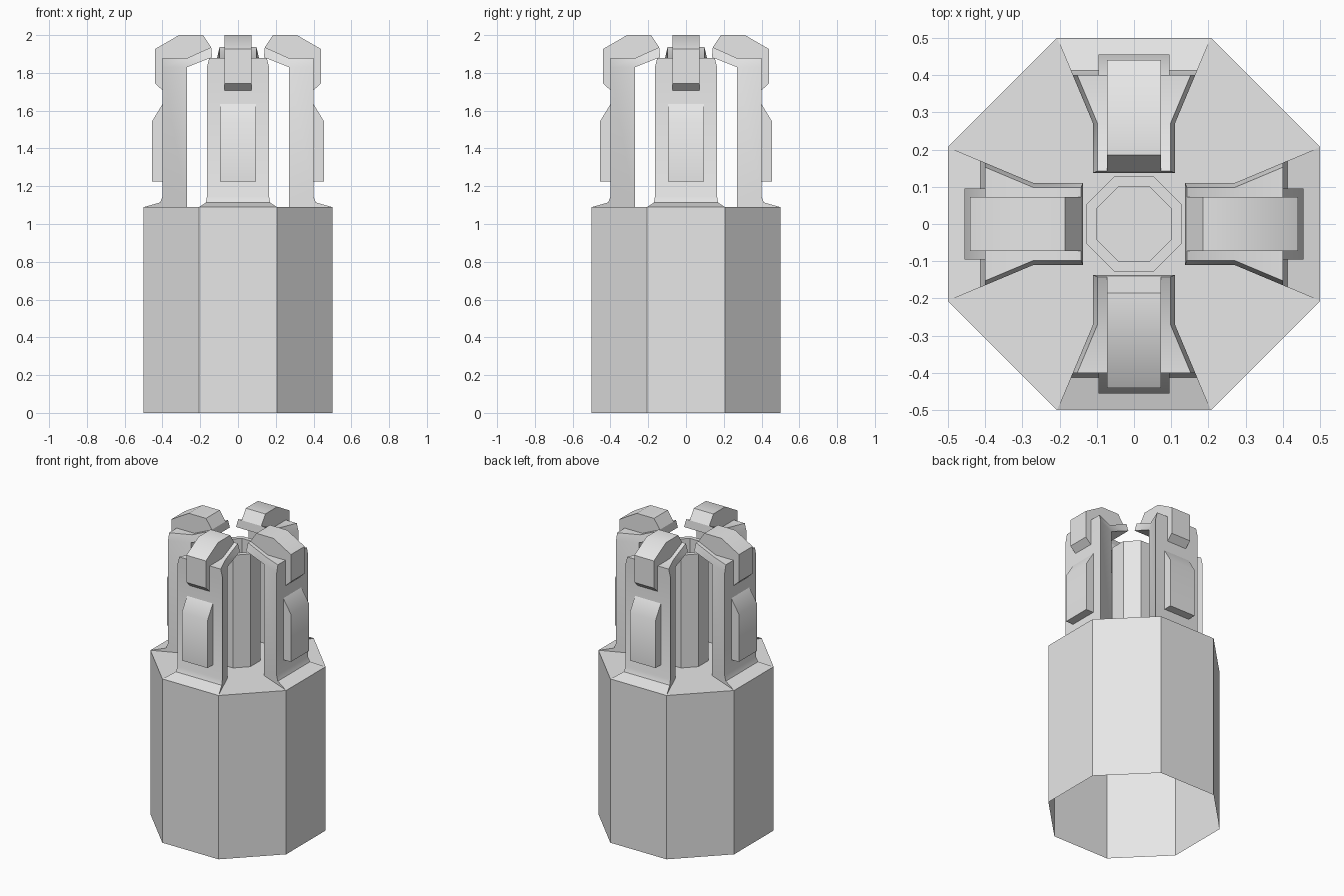
import bpy
import bmesh
import math
from mathutils import Matrix

cube = bpy.data.objects.get("Cube")
if cube:
    bpy.data.objects.remove(cube, do_unlink=True)

grey = bpy.data.materials.new("light_grey")
grey.use_nodes = True
COLOUR = (0.8, 0.8, 0.8, 1)
grey.diffuse_color = COLOUR
grey.node_tree.nodes["Principled BSDF"].inputs["Base Color"].default_value = COLOUR

TOP = 1.09   # top of the body
WAIST = 0.27  # inner face of an arm column


def finish(name, bm):
    """Turn a bmesh into a shaded object."""
    bmesh.ops.recalc_face_normals(bm, faces=bm.faces)
    mesh = bpy.data.meshes.new(name)
    bm.to_mesh(mesh)
    bm.free()
    mesh.materials.append(grey)
    mesh.shade_smooth()
    mesh.set_sharp_from_angle(angle=math.radians(32))
    obj = bpy.data.objects.new(name, mesh)
    bpy.context.collection.objects.link(obj)
    return obj


def octagon_stack(name, rings, close_start):
    """Loft octagons given as (half width, height), capping the last."""
    bm = bmesh.new()
    loops = []
    for half, z in rings:
        rad = half / math.cos(math.pi / 8)
        angles = [(i + 0.5) * math.pi / 4 for i in range(8)]
        loops.append([bm.verts.new((rad * math.cos(a), rad * math.sin(a), z)) for a in angles])
    for low, high in zip(loops, loops[1:]):
        for i in range(8):
            j = (i + 1) % 8
            bm.faces.new((low[i], low[j], high[j], high[i]))
    bm.faces.new(loops[-1])
    if close_start:
        bm.faces.new(loops[0][::-1])
    return finish(name, bm)


def prism(bm, profile):
    """Mirror-symmetric slab from (radius, height, half width) points."""
    sides = [[bm.verts.new((s * w, -r, z)) for r, z, w in profile] for s in (-1, 1)]
    bm.faces.new(sides[0])
    bm.faces.new(sides[1][::-1])
    n = len(profile)
    for i in range(n):
        j = (i + 1) % n
        bm.faces.new((sides[0][i], sides[1][i], sides[1][j], sides[0][j]))


def arm_width(r):
    return 0.11 + 0.42 * max(0, r - WAIST)


def make_arm(name):
    bm = bmesh.new()
    shoulder, crown, bevel = 1.83, 1.878, 0.012
    column = [(WAIST, TOP), (0.497, TOP), (0.412, 1.114), (0.4, 1.146), (0.4, shoulder), (WAIST, shoulder)]
    prism(bm, [(r, z, arm_width(r)) for r, z in column])
    # bevelled top of the column
    cap = [(WAIST, shoulder, 0), (0.4, shoulder, 0), (0.4, crown, bevel), (WAIST, crown, bevel)]
    prism(bm, [(r, z, arm_width(r) - b) for r, z, b in cap])
    # inward sloping finger
    finger = [(WAIST, shoulder, 0), (WAIST, crown, bevel), (0.142, 1.936, bevel), (0.137, 1.883, 0)]
    prism(bm, [(r, z, arm_width(r) - b) for r, z, b in finger])
    # weld the pieces and drop the walls between them
    bmesh.ops.remove_doubles(bm, verts=bm.verts, dist=0.0005)
    inner = [f for f in bm.faces if all(len(e.link_faces) > 2 for e in f.edges)]
    bmesh.ops.delete(bm, geom=inner, context='FACES')
    return finish(name, bm)


def make_block(name, profile, width):
    bm = bmesh.new()
    prism(bm, [(r, z, width) for r, z in profile])
    return finish(name, bm)


# Hollow body, open underneath, and the central core with a recessed top
octagon_stack("body", [(0.5, 0), (0.5, TOP)], False)
octagon_stack("core", [(0.128, TOP), (0.128, 1.84), (0.1, 1.84), (0.1, 1.74)], False)

HEAD = [(0.142, 1.936), (0.185, 2), (0.312, 2), (0.44, 1.926), (0.44, 1.745),
        (0.4, 1.708), (0.385, 1.708), (0.385, 1.87), (WAIST, 1.87)]
PANEL = [(0.39, 1.225), (0.455, 1.225), (0.455, 1.544), (0.4, 1.634), (0.39, 1.634)]

# Four identical arms around the core, each with a head and a raised panel
for i, side in enumerate(("front", "left", "back", "right")):
    parts = [
        make_arm(side + "_arm"),
        make_block(side + "_head", HEAD, 0.072),
        make_block(side + "_panel", PANEL, 0.095),
    ]
    for part in parts:
        part.data.transform(Matrix.Rotation(i * math.pi / 2, 4, 'Z'))
